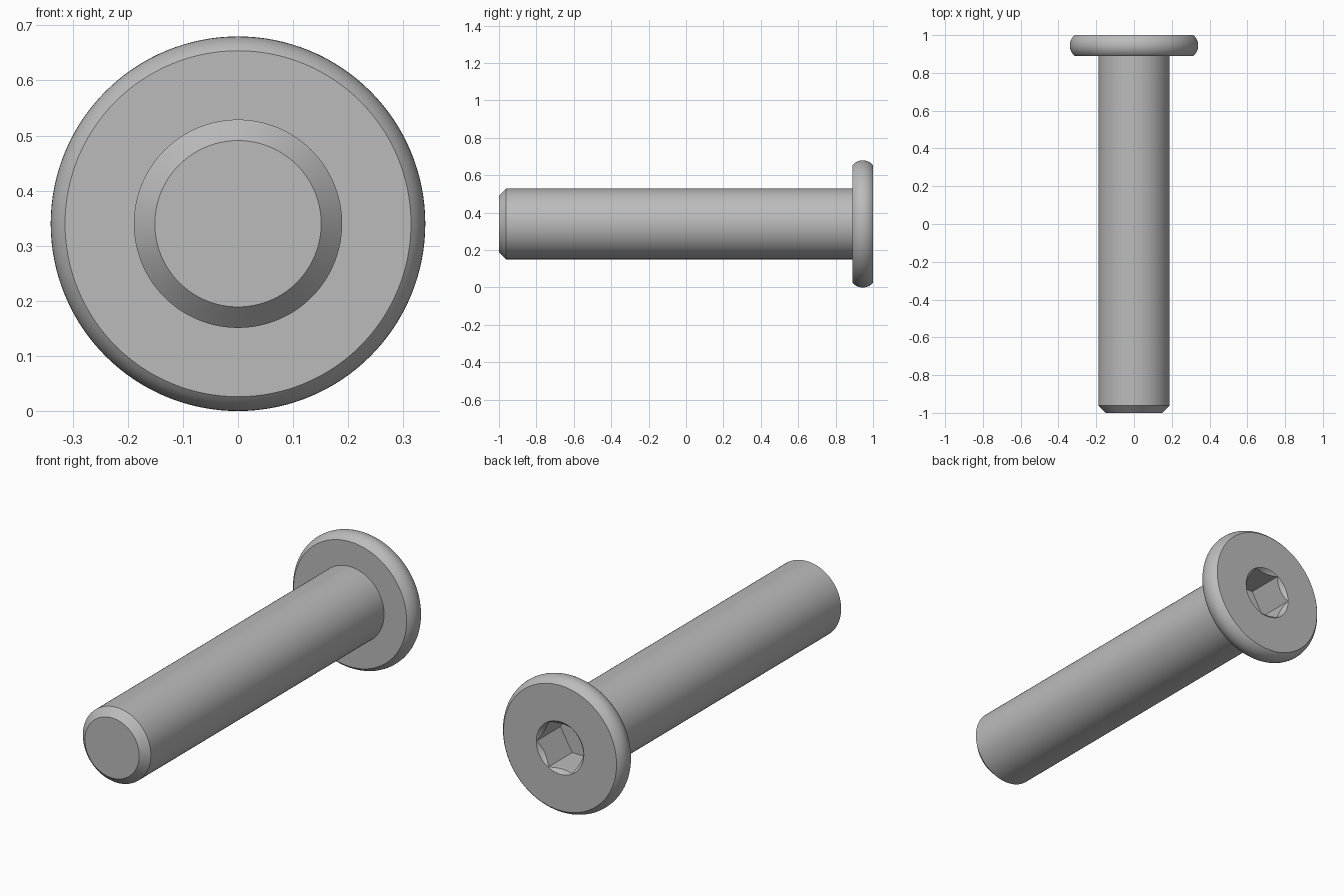
import bpy, bmesh, math
from mathutils import Vector

cube = bpy.data.objects.get("Cube")
if cube:
    bpy.data.objects.remove(cube, do_unlink=True)

AXIS_Z = 0.34      # height of the bolt axis
HEAD_R = 0.34
RIM_R = 0.314      # flat part of the head
SHAFT_R = 0.189
HEAD_Y = 0.89      # underside of the head
SOCKET_R = 0.131   # hexagon corner radius
SOCKET_DEPTH = 0.19

steel = bpy.data.materials.new("grey steel")
steel.use_nodes = True
steel.diffuse_color = (0.5, 0.5, 0.5, 1)
steel.node_tree.nodes["Principled BSDF"].inputs["Base Color"].default_value = (0.5, 0.5, 0.5, 1)


def lathe(name, profile, sides):
    """Solid of revolution about the bolt axis from (radius, y) points."""
    bm = bmesh.new()
    rings = []
    for r, y in profile:
        ring = []
        for i in range(sides):
            a = math.tau * i / sides
            ring.append(bm.verts.new(Vector((r * math.cos(a), y, AXIS_Z + r * math.sin(a)))))
        rings.append(ring)
    for a, b in zip(rings, rings[1:]):
        for i in range(sides):
            j = (i + 1) % sides
            bm.faces.new((a[i], a[j], b[j], b[i]))
    bm.faces.new(rings[0])
    bm.faces.new(rings[-1])
    bmesh.ops.recalc_face_normals(bm, faces=bm.faces)
    mesh = bpy.data.meshes.new(name)
    bm.to_mesh(mesh)
    bm.free()
    mesh.materials.append(steel)
    obj = bpy.data.objects.new(name, mesh)
    bpy.context.collection.objects.link(obj)
    return obj


# Bulging head rim: circular arc through the two flat edges and the widest point
half = (1 - HEAD_Y) / 2
bulge = HEAD_R - RIM_R
arc_r = (bulge ** 2 + half ** 2) / (2 * bulge)
sweep = math.asin(half / arc_r)
STEPS = 12
rim = []
for k in range(STEPS + 1):
    t = sweep * (2 * k / STEPS - 1)
    rim.append((HEAD_R - arc_r + arc_r * math.cos(t), HEAD_Y + half + arc_r * math.sin(t)))

# Shaft with chamfered tip, running into the head
bolt = lathe("bolt", [(0.151, -1), (SHAFT_R, -0.962), (SHAFT_R, HEAD_Y)] + rim, 128)

# Hexagonal socket and its conical lead-in
hexagon = lathe("socket_cutter", [(SOCKET_R, 1 - SOCKET_DEPTH), (SOCKET_R, 1.1)], 6)
lead_in = lathe("lead_in_cutter", [(0.062, 0.93), (0.182, 1.05)], 128)

bpy.ops.object.select_all(action='DESELECT')
bolt.select_set(True)
bpy.context.view_layer.objects.active = bolt
for cutter in (hexagon, lead_in):
    cutter.hide_render = True
    mod = bolt.modifiers.new("cut", 'BOOLEAN')
    mod.operation = 'DIFFERENCE'
    mod.solver = 'EXACT'
    mod.object = cutter
    bpy.ops.object.modifier_apply(modifier=mod.name)
    bpy.data.objects.remove(cutter, do_unlink=True)

bpy.ops.object.shade_smooth_by_angle(angle=math.radians(25))
